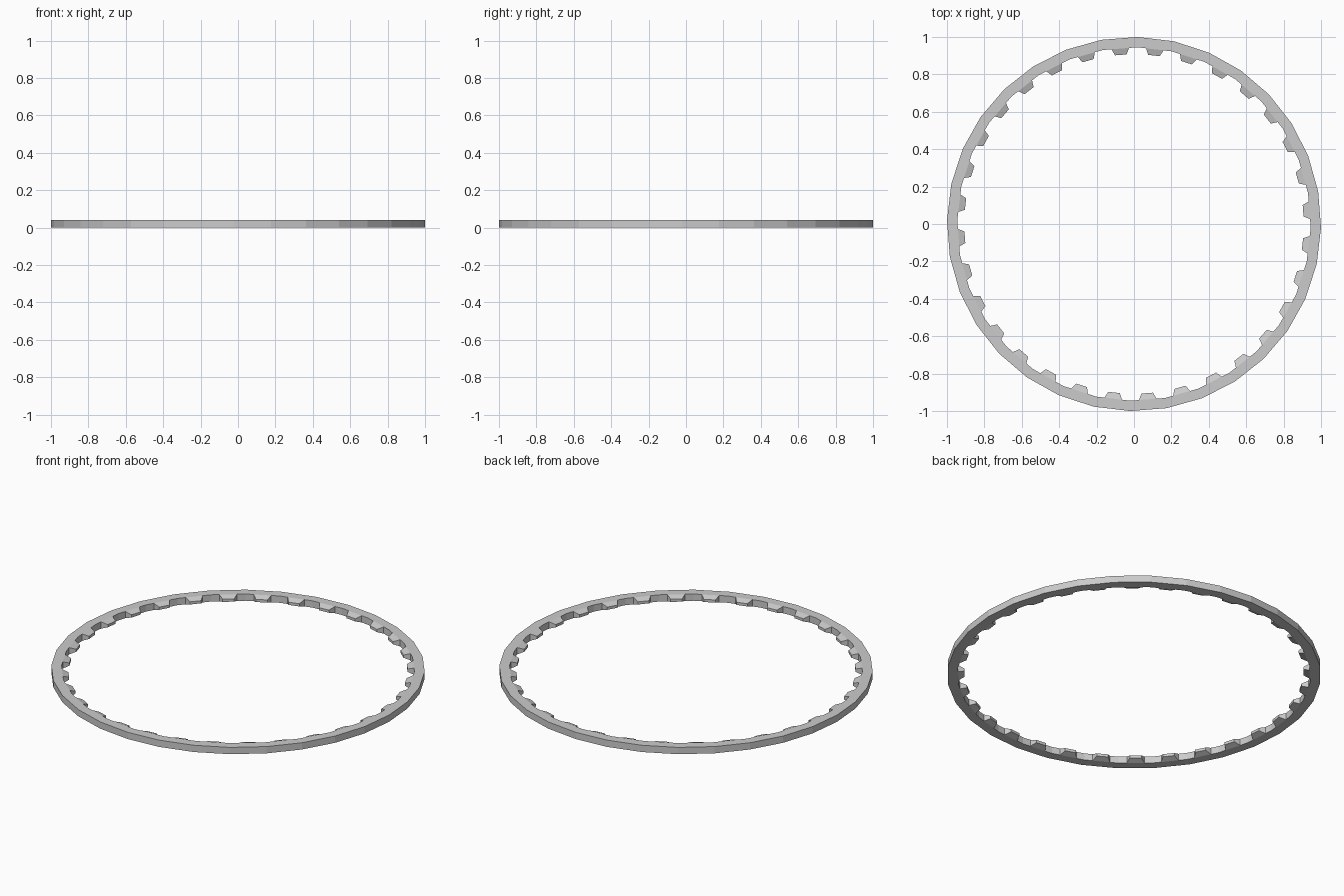
import bpy, bmesh, math

if "Cube" in bpy.data.objects:
    bpy.data.objects.remove(bpy.data.objects["Cube"])

N = 32                      # facets, one tooth each
STEP = 2 * math.pi / N
START = math.radians(-1.15)
H = 0.04
R_OUT, R_IN = 1.0, 0.945
APOTHEM = R_IN * math.cos(STEP / 2)


def finish(bm, name):
    bmesh.ops.recalc_face_normals(bm, faces=bm.faces)
    me = bpy.data.meshes.new(name)
    bm.to_mesh(me)
    bm.free()
    ob = bpy.data.objects.new(name, me)
    bpy.context.collection.objects.link(ob)
    return ob


# Ring body: rectangular section swept around 32 facets, with a tapered
# tooth rising from the middle of each inner facet
bm = bmesh.new()
rows = []
for i in range(N):
    a = START + i * STEP
    rows.append([bm.verts.new((r * math.cos(a), r * math.sin(a), z))
                 for r, z in ((R_OUT, 0), (R_OUT, H), (R_IN, H), (R_IN, 0))])

for i in range(N):
    p, q = rows[i], rows[(i + 1) % N]
    a = START + (i + 0.5) * STEP
    c, s = math.cos(a), math.sin(a)

    def tooth_vert(r, t, z):
        return bm.verts.new((r * c - t * s, r * s + t * c, z))

    # base and tip corners: lower left, lower right, upper right, upper left
    base = [tooth_vert(APOTHEM, t, z) for t, z in
            ((-0.047, 0), (0.047, 0), (0.047, H), (-0.047, H))]
    tip = [tooth_vert(0.907, t, z) for t, z in
           ((-0.031, 0.012), (0.031, 0.012), (0.031, 0.028), (-0.031, 0.028))]
    bm.faces.new(tip)
    for k in range(4):
        n = (k + 1) % 4
        bm.faces.new((base[k], base[n], tip[n], tip[k]))
    # inner wall beside the tooth, outer wall, top and bottom
    bm.faces.new((p[3], base[0], base[3], p[2]))
    bm.faces.new((base[1], q[3], q[2], base[2]))
    bm.faces.new((p[0], q[0], q[1], p[1]))
    bm.faces.new((p[1], q[1], q[2], base[2], base[3], p[2]))
    bm.faces.new((p[0], p[3], base[0], base[1], q[3], q[0]))

finish(bm, "toothed_ring")
